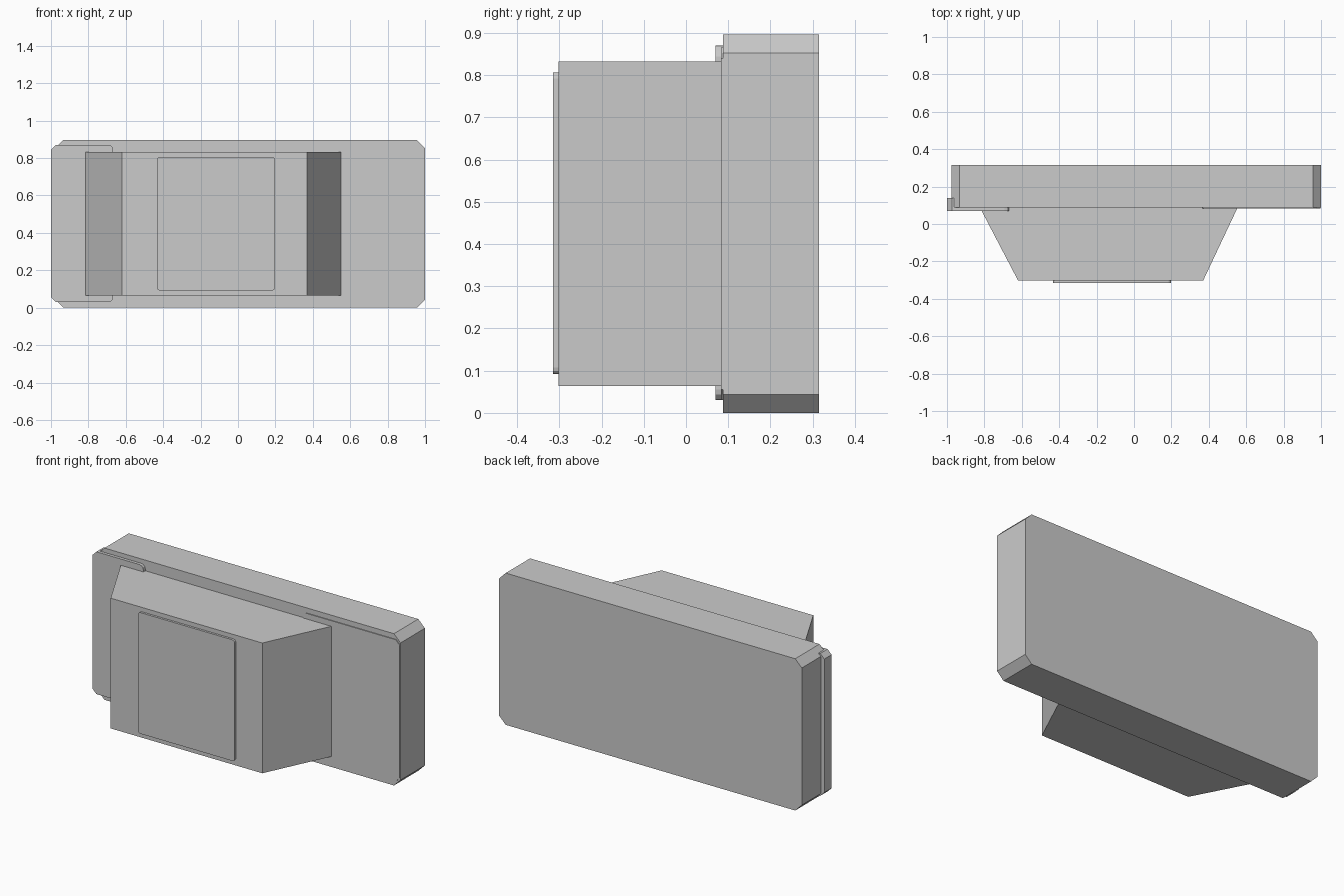
import bpy, bmesh, math

if "Cube" in bpy.data.objects:
    bpy.data.objects.remove(bpy.data.objects["Cube"])


def prism(name, pts, axis, lo, hi):
    """Extrude a 2D outline: axis 'y' takes (x, z) points, axis 'z' takes (x, y)."""
    bm = bmesh.new()
    place = (lambda p, t: (p[0], t, p[1])) if axis == 'y' else (lambda p, t: (p[0], p[1], t))
    face = bm.faces.new([bm.verts.new(place(p, lo)) for p in pts])
    out = bmesh.ops.extrude_face_region(bm, geom=[face])
    for v in out['geom']:
        if isinstance(v, bmesh.types.BMVert):
            v.co['xyz'.index(axis)] = hi
    bmesh.ops.recalc_face_normals(bm, faces=bm.faces)
    mesh = bpy.data.meshes.new(name)
    bm.to_mesh(mesh)
    bm.free()
    obj = bpy.data.objects.new(name, mesh)
    bpy.context.collection.objects.link(obj)
    return obj


def outline(x0, x1, z0, z1, left, right, steps_left=1, steps_right=1):
    """Rectangle with corners cut (1 step) or rounded (more steps), per side."""
    pts = []
    corners = [(x1, z1, -1, -1, 0), (x0, z1, 1, -1, 90), (x0, z0, 1, 1, 180), (x1, z0, -1, 1, 270)]
    for x, z, sx, sz, start in corners:
        r, n = (left, steps_left) if x == x0 else (right, steps_right)
        for i in range(n + 1):
            a = math.radians(start + 90 * i / n)
            pts.append((x + sx * r + r * math.cos(a), z + sz * r + r * math.sin(a)))
    return pts


# Main slab with cut corners
prism('back_slab', outline(-0.977, 1.0, 0, 0.896, 0.043, 0.043), 'y', 0.088, 0.315)

# Tapered front housing
prism('front_housing', [(-0.62, -0.302), (0.37, -0.302), (0.555, 0.09), (-0.825, 0.09)],
      'z', 0.064, 0.833)

# Raised front panel with small rounded corners
prism('front_panel', outline(-0.432, 0.198, 0.092, 0.807, 0.015, 0.015, 3, 3), 'y', -0.315, -0.30)

# Left cover plate and its lip wrapping round the side
prism('left_cover', outline(-1.0, -0.667, 0.03, 0.87, 0.026, 0.026, 1, 3), 'y', 0.07, 0.09)
prism('left_cover_lip', [(-1.0, 0.056), (-0.974, 0.03), (-0.963, 0.03),
                         (-0.963, 0.87), (-0.974, 0.87), (-1.0, 0.844)], 'y', 0.07, 0.138)

# Thin right cover plate
prism('right_cover', outline(0.365, 0.998, 0.03, 0.866, 0.02, 0.026, 3, 1), 'y', 0.083, 0.09)
